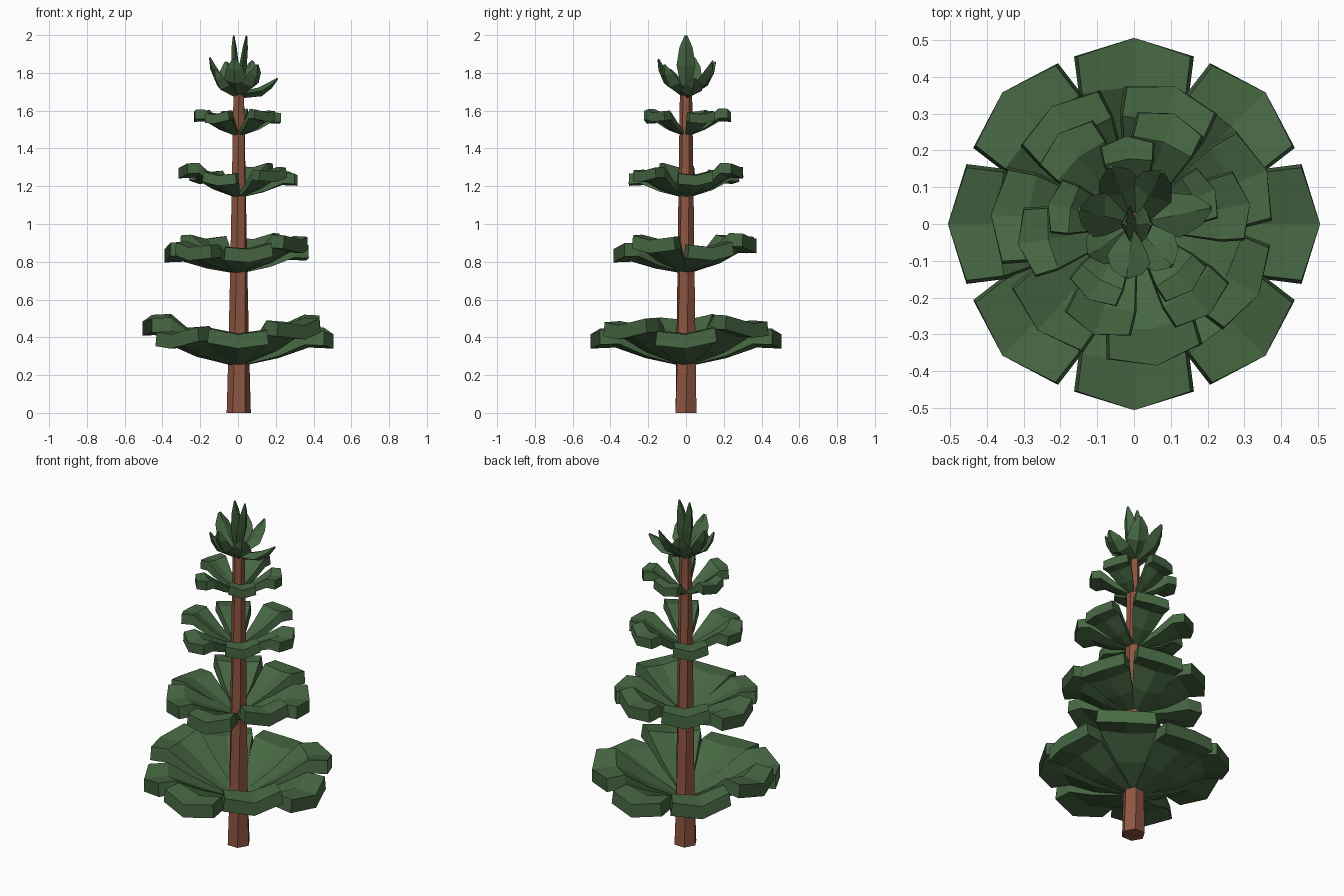
import bpy, bmesh
from math import sin, cos, radians, pi
from mathutils import Vector, Matrix

if "Cube" in bpy.data.objects:
    bpy.data.objects.remove(bpy.data.objects["Cube"])


def material(name, colour):
    m = bpy.data.materials.new(name)
    m.diffuse_color = (*colour, 1)
    m.use_nodes = True
    m.node_tree.nodes["Principled BSDF"].inputs["Base Color"].default_value = m.diffuse_color
    return m


GREEN = material("needles", (0.062, 0.135, 0.055))
BROWN = material("bark", (0.27, 0.092, 0.052))


def finish(bm, name, mat):
    bmesh.ops.recalc_face_normals(bm, faces=bm.faces)
    me = bpy.data.meshes.new(name)
    bm.to_mesh(me)
    bm.free()
    me.materials.append(mat)
    ob = bpy.data.objects.new(name, me)
    bpy.context.collection.objects.link(ob)
    return ob


def skin(bm, rings):
    """Bridge closed rings of equal length and cap both ends."""
    vs = [[bm.verts.new(p) for p in ring] for ring in rings]
    n = len(vs[0])
    for a, b in zip(vs, vs[1:]):
        for i in range(n):
            j = (i + 1) % n
            bm.faces.new((a[i], a[j], b[j], b[i]))
    bm.faces.new(vs[0])
    bm.faces.new(vs[-1])


# trunk: tapering hexagon with a slight twist
bm = bmesh.new()
skin(bm, [[(r * cos(i * pi / 3 + t) + .004, r * sin(i * pi / 3 + t), z) for i in range(6)]
          for z, r, t in ((0, .064, 0), (.3, .056, .1), (.75, .047, .25),
                          (1.2, .040, .4), (1.72, .032, .55))])
finish(bm, "trunk", BROWN)


def bough(bm, angle, reach, half, base, rise, thick, roll):
    """Folded slab, narrow at the trunk, wide and blunt-pointed at the rim."""
    # fraction of reach (edge, middle), width, height, thickness
    stations = ((.03, .03, .10, 0, .3), (.42, .42, .60, .46, .8),
                (.70, .74, .92, 1.0, 1), (.90, 1.0, 1, .97, 1))
    rot = Matrix.Rotation(radians(angle), 3, 'Z')
    rings = []
    for edge, mid, w, h, t in stations:
        w, z, t = w * half, base + h * rise, t * thick
        e, m, dip, r = edge * reach, mid * reach, .16 * w, roll * w
        ring = [(e, -w, z - r), (m, 0, z - dip), (e, w, z + r),
                (e, w * .94, z + t + r), (m, 0, z + t - dip), (e, -w * .94, z + t - r)]
        rings.append([rot @ Vector(p) for p in ring])
    skin(bm, rings)


# four whorls: base height, reach, half width, thickness, first angle, rise of each bough
tiers = {
    "lower_boughs": (.25, .506, .163, .075, 0, (.12, .18, .12, .15, .19, .12, .12, .17)),
    "middle_boughs": (.74, .39, .132, .070, 22, (.09, .13, .13, .08, .09, .08, .13)),
    "upper_boughs": (1.14, .32, .096, .055, 10, (.08, .12, .09, .12, .08, .10)),
    "small_boughs": (1.465, .24, .075, .05, 23, (.08, .09, .09, .08, .09)),
}
ROLLS = (.06, -.1, .03, .1, -.06, .08, -.03)
for name, (base, reach, half, thick, start, rises) in tiers.items():
    bm = bmesh.new()
    for i, rise in enumerate(rises):
        bough(bm, start + 360 * i / len(rises), reach, half, base, rise, thick, ROLLS[i % 7])
    finish(bm, name, GREEN)


def spike(bm, angle, lean, length, half, bow=0):
    """Pointed crown leaf with a diamond-like section, bowed outward."""
    m = Matrix.Rotation(radians(angle), 3, 'Z') @ Matrix.Rotation(radians(lean), 3, 'Y')
    rings = []
    for f, w, d, b in ((0, .35, .35, 0), (.5, 1, .5, 1), (.8, .7, .35, .6), (1, .15, .1, 0)):
        w, d, z, b = w * half, d * half, f * length, b * bow
        ring = [(b + d, 0, z), (b, w, z), (b - d * .6, 0, z), (b, -w, z)]
        rings.append([m @ Vector(p) + Vector((0, 0, 1.685)) for p in ring])
    skin(bm, rings)


# crown: leaning ring of spikes around two upright ones
bm = bmesh.new()
for a, lean, length in ((12, 68, .23), (62, 42, .24), (112, 44, .24), (165, 38, .25),
                        (215, 48, .20), (262, 38, .24), (312, 44, .22)):
    spike(bm, a, lean, length, .062, .025)
spike(bm, 0, 8, .315, .05)
spike(bm, 180, 4, .313, .05)
finish(bm, "crown_spikes", GREEN)
